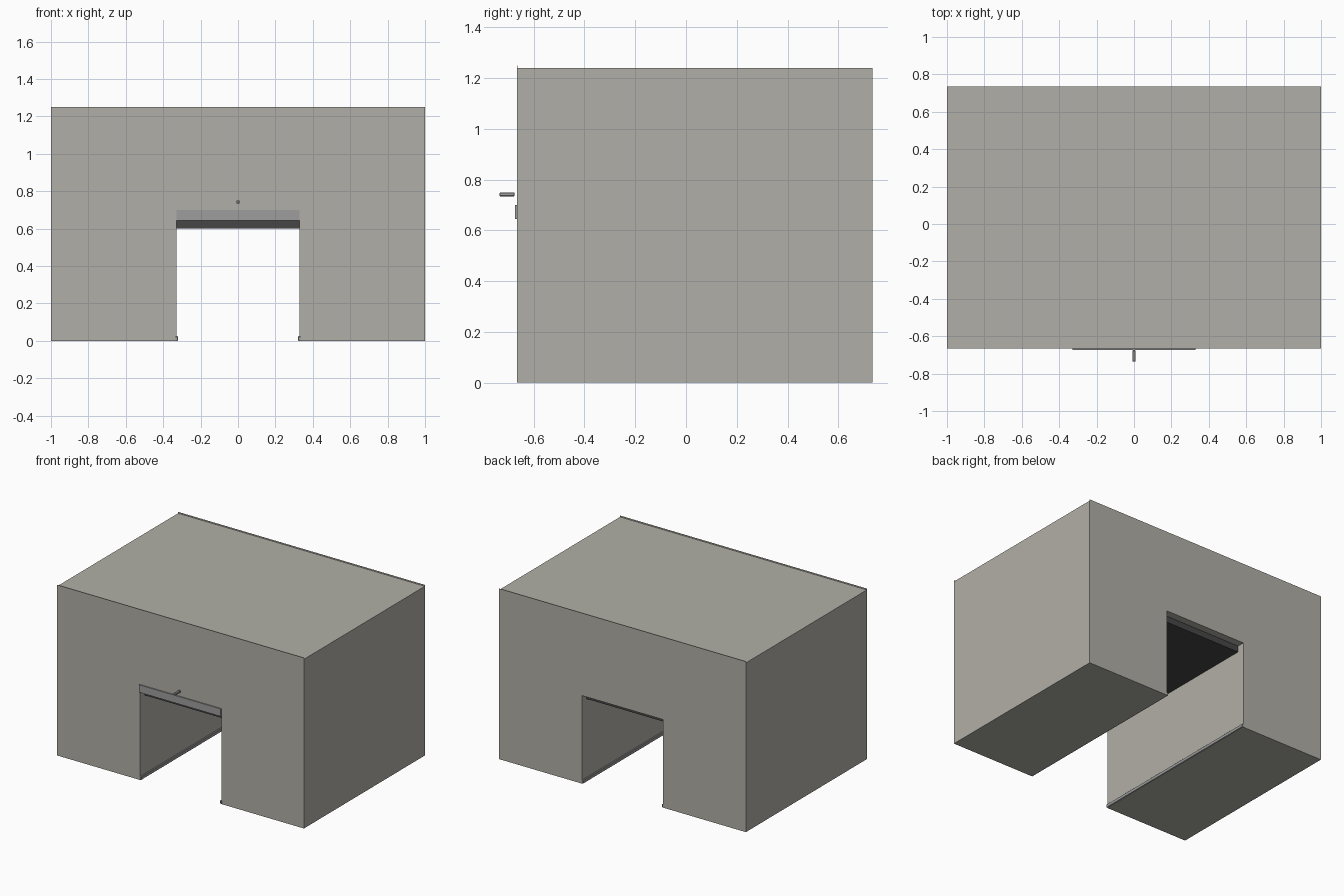
import bpy, bmesh

if "Cube" in bpy.data.objects:
    bpy.data.objects.remove(bpy.data.objects["Cube"])

def material(name, colour):
    m = bpy.data.materials.new(name)
    m.diffuse_color = (*colour, 1)
    m.use_nodes = True
    m.node_tree.nodes["Principled BSDF"].inputs["Base Color"].default_value = m.diffuse_color
    return m

stone = material("warm_grey", (0.44, 0.43, 0.385))
metal = material("mid_grey", (0.34, 0.34, 0.34))
dark = material("dark_grey", (0.062, 0.062, 0.062))

def add_object(name, bm, mat):
    me = bpy.data.meshes.new(name)
    bm.to_mesh(me)
    bm.free()
    me.materials.append(mat)
    ob = bpy.data.objects.new(name, me)
    bpy.context.collection.objects.link(ob)
    return ob

def box(name, x, y, z, mat, bevel=0):
    bm = bmesh.new()
    bmesh.ops.create_cube(bm, size=1)
    for v in bm.verts:
        v.co = [(lo + hi) / 2 + c * (hi - lo) for c, (lo, hi) in zip(v.co, (x, y, z))]
    if bevel:
        bmesh.ops.bevel(bm, geom=bm.edges[:], offset=bevel, segments=1, affect='EDGES')
    return add_object(name, bm, mat)

def arch(name, y0, y1, top):
    # Inverted U outline, extruded along y
    w, h = 0.33, 0.645
    pts = [(-1, 0), (-w, 0), (-w, h), (w, h), (w, 0), (1, 0), (1, top), (-1, top)]
    bm = bmesh.new()
    face = bm.faces.new([bm.verts.new((x, y0, z)) for x, z in pts])
    ext = bmesh.ops.extrude_face_region(bm, geom=[face])
    verts = [g for g in ext['geom'] if isinstance(g, bmesh.types.BMVert)]
    bmesh.ops.translate(bm, vec=(0, y1 - y0, 0), verts=verts)
    bmesh.ops.recalc_face_normals(bm, faces=bm.faces[:])
    return add_object(name, bm, stone)

# Main body, with thin end walls rising slightly above the roof
arch("body", -0.664, 0.734, 1.24)
arch("front_wall", -0.665, -0.664, 1.25)
arch("back_wall", 0.734, 0.735, 1.25)

# Dark ceiling slab inside the passage
box("ceiling_slab", (-0.33, 0.33), (-0.61, 0.68), (0.60, 0.645), dark)

# Header strip above the opening and the small peg over it
box("header_strip", (-0.33, 0.33), (-0.673, -0.665), (0.645, 0.70), metal)
box("peg", (-0.009, 0.009), (-0.735, -0.675), (0.734, 0.75), metal, bevel=0.003)

# Low kerbs along both passage walls
for side, name in ((-1, "left_kerb"), (1, "right_kerb")):
    box(name, sorted((side * 0.32, side * 0.336)), (-0.666, 0.735), (0, 0.025), metal, bevel=0.003)
